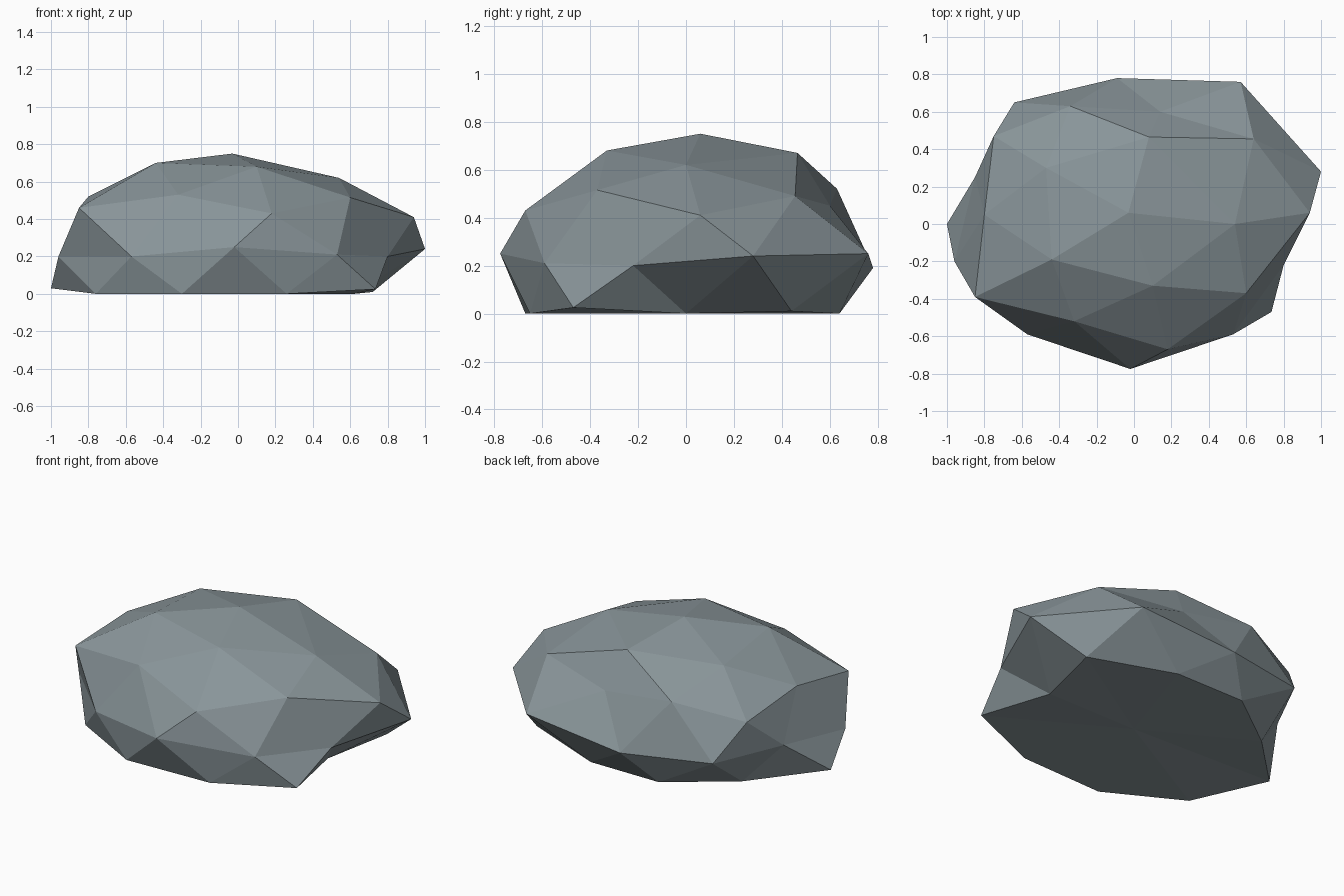
import bpy
import bmesh

if "Cube" in bpy.data.objects:
    bpy.data.objects.remove(bpy.data.objects["Cube"])

# Rings of the faceted boulder, from the top down, each running counter-clockwise
TOP = (-0.03, 0.06, 0.75)
CROWN = [(-0.44, -0.19, 0.70), (0.10, -0.33, 0.68), (0.54, 0.0, 0.62),
         (0.08, 0.465, 0.67), (-0.47, 0.30, 0.655)]
SHOULDER = [(-0.85, -0.39, 0.46), (-0.32, -0.52, 0.53), (0.18, -0.67, 0.43),
            (0.60, -0.37, 0.515), (0.94, 0.06, 0.41), (0.64, 0.455, 0.49),
            (0.14, 0.60, 0.45), (-0.34, 0.63, 0.52), (-0.75, 0.47, 0.44),
            (-0.80, 0.05, 0.52)]
WAIST = [(-0.96, -0.20, 0.20), (-0.57, -0.59, 0.20), (-0.02, -0.775, 0.25),
         (0.53, -0.59, 0.21), (0.80, -0.22, 0.20), (1.0, 0.28, 0.24),
         (0.57, 0.76, 0.25), (-0.09, 0.78, 0.19), (-0.64, 0.65, 0.22),
         (-0.85, 0.25, 0.24)]
FOOT = [(-0.76, -0.42, 0.0), (-0.30, -0.67, 0.0), (0.26, -0.65, 0.0),
        (0.735, -0.47, 0.025), (0.62, 0.0, 0.0), (0.72, 0.44, 0.01),
        (0.21, 0.64, 0.0), (-0.26, 0.64, 0.0), (-0.64, 0.36, 0.0),
        (-1.0, 0.0, 0.03)]

bm = bmesh.new()
top = bm.verts.new(TOP)
crown, shoulder, waist, foot = ([bm.verts.new(p) for p in ring]
                                for ring in (CROWN, SHOULDER, WAIST, FOOT))
base = bm.verts.new((0, 0, 0))

# Cap: five facets round the top, then a belt down to the shoulder
for i in range(5):
    a, b = crown[i], crown[(i + 1) % 5]
    left, mid, right = shoulder[2 * i - 1], shoulder[2 * i], shoulder[2 * i + 1]
    for tri in ((top, a, b), (a, left, mid), (a, mid, right), (a, right, b)):
        bm.faces.new(tri)

# Sides: zigzag belts from shoulder to waist to foot, and the flat underside
for k in range(10):
    n = (k + 1) % 10
    for tri in ((shoulder[k], waist[k], waist[n]),
                (shoulder[k], waist[n], shoulder[n]),
                (waist[k], foot[k], waist[n]),
                (waist[n], foot[k], foot[n]),
                (foot[k], base, foot[n])):
        bm.faces.new(tri)

bmesh.ops.recalc_face_normals(bm, faces=bm.faces[:])
mesh = bpy.data.meshes.new("boulder")
bm.to_mesh(mesh)
bm.free()

# Flat blue-grey stone
stone = bpy.data.materials.new("blue_grey_stone")
stone.diffuse_color = (0.25, 0.30, 0.32, 1)
stone.use_nodes = True
stone.node_tree.nodes["Principled BSDF"].inputs["Base Color"].default_value = stone.diffuse_color
mesh.materials.append(stone)
boulder = bpy.data.objects.new("boulder", mesh)
bpy.context.collection.objects.link(boulder)
